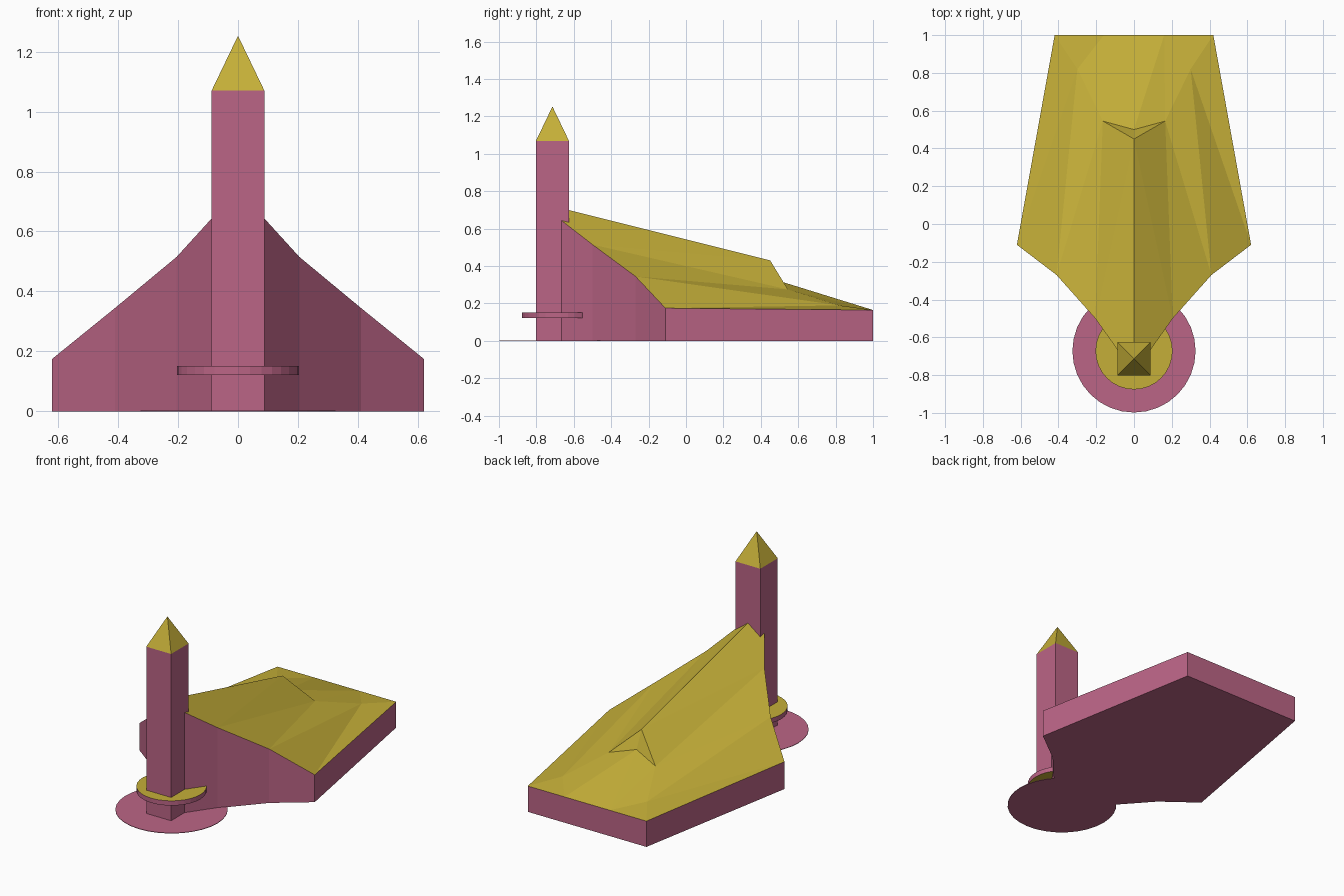
import bpy, bmesh, math

if "Cube" in bpy.data.objects:
    bpy.data.objects.remove(bpy.data.objects["Cube"])


def material(name, color):
    m = bpy.data.materials.new(name)
    m.diffuse_color = color
    m.use_nodes = True
    m.node_tree.nodes["Principled BSDF"].inputs["Base Color"].default_value = m.diffuse_color
    return m


WALL = material("wall_pink", (0.50, 0.13, 0.24, 1))
ROOF = material("roof_yellow", (0.56, 0.43, 0.04, 1))


def finish(bm, name):
    bmesh.ops.remove_doubles(bm, verts=bm.verts, dist=1e-5)
    bmesh.ops.recalc_face_normals(bm, faces=bm.faces)
    me = bpy.data.meshes.new(name)
    bm.to_mesh(me)
    bm.free()
    me.materials.append(WALL)
    me.materials.append(ROOF)
    ob = bpy.data.objects.new(name, me)
    bpy.context.collection.objects.link(ob)
    return ob


# Hall: half of the folded roof, mirrored, with vertical walls below the eaves
P = {
    "F": (0, -0.79, 0.74),       # ridge front, inside the tower
    "A": (0.205, -0.50, 0.515),  # front wall eave points
    "B": (0.41, -0.27, 0.345),
    "C": (0.62, -0.11, 0.175),   # widest corner
    "D": (0.42, 1.0, 0.165),     # back corner
    "E": (0.16, 1.0, 0.165),
    "G": (0, 1.0, 0.165),
    "R": (0, 0.45, 0.43),        # ridge end
    "V": (0.165, 0.545, 0.275),  # valley at the step
    "S": (0, 0.50, 0.32),        # rear ridge start
    "Q": (0.30, 0.82, 0.19),
}
FACETS = ["FAR", "AVR", "ABV", "BQV", "BCQ", "CDQ", "RVS",
          "SEG", "SVE", "VQE", "QDE"]
bm = bmesh.new()
for s in (1, -1):
    top = {k: bm.verts.new((x * s, y, z)) for k, (x, y, z) in P.items()}
    low = {k: bm.verts.new((P[k][0] * s, P[k][1], 0)) for k in "FABCDEG"}
    for f in FACETS:
        bm.faces.new([top[k] for k in f]).material_index = 1
    for a, b in zip("FABCDE", "ABCDEG"):
        bm.faces.new((top[a], top[b], low[b], low[a]))
    bm.faces.new([low[k] for k in "FABCDEG"])
finish(bm, "hall")

# Tower with pyramid cap
TY, H = -0.714, 0.088
bm = bmesh.new()
ring = [(-H, -H), (H, -H), (H, H), (-H, H)]
low = [bm.verts.new((x, TY + y, 0)) for x, y in ring]
top = [bm.verts.new((x, TY + y, 1.07)) for x, y in ring]
tip = bm.verts.new((0, TY, 1.253))
bm.faces.new(low)
for i in range(4):
    j = (i + 1) % 4
    bm.faces.new((low[i], low[j], top[j], top[i]))
    bm.faces.new((top[i], top[j], tip)).material_index = 1
finish(bm, "tower")


# Round canopy and ground disc around the tower foot
def disc(name, r, z0, z1, cap):
    bm = bmesh.new()
    bmesh.ops.create_cone(bm, cap_ends=True, segments=32,
                          radius1=r, radius2=r, depth=z1 - z0)
    for f in bm.faces:
        if abs(f.normal.z) > 0.5:
            f.material_index = cap
    bmesh.ops.translate(bm, verts=bm.verts, vec=(0, -0.672, (z0 + z1) / 2))
    finish(bm, name)


disc("entrance_canopy", 0.204, 0.122, 0.152, 1)
disc("ground_disc", 0.326, 0.0, 0.003, 0)
